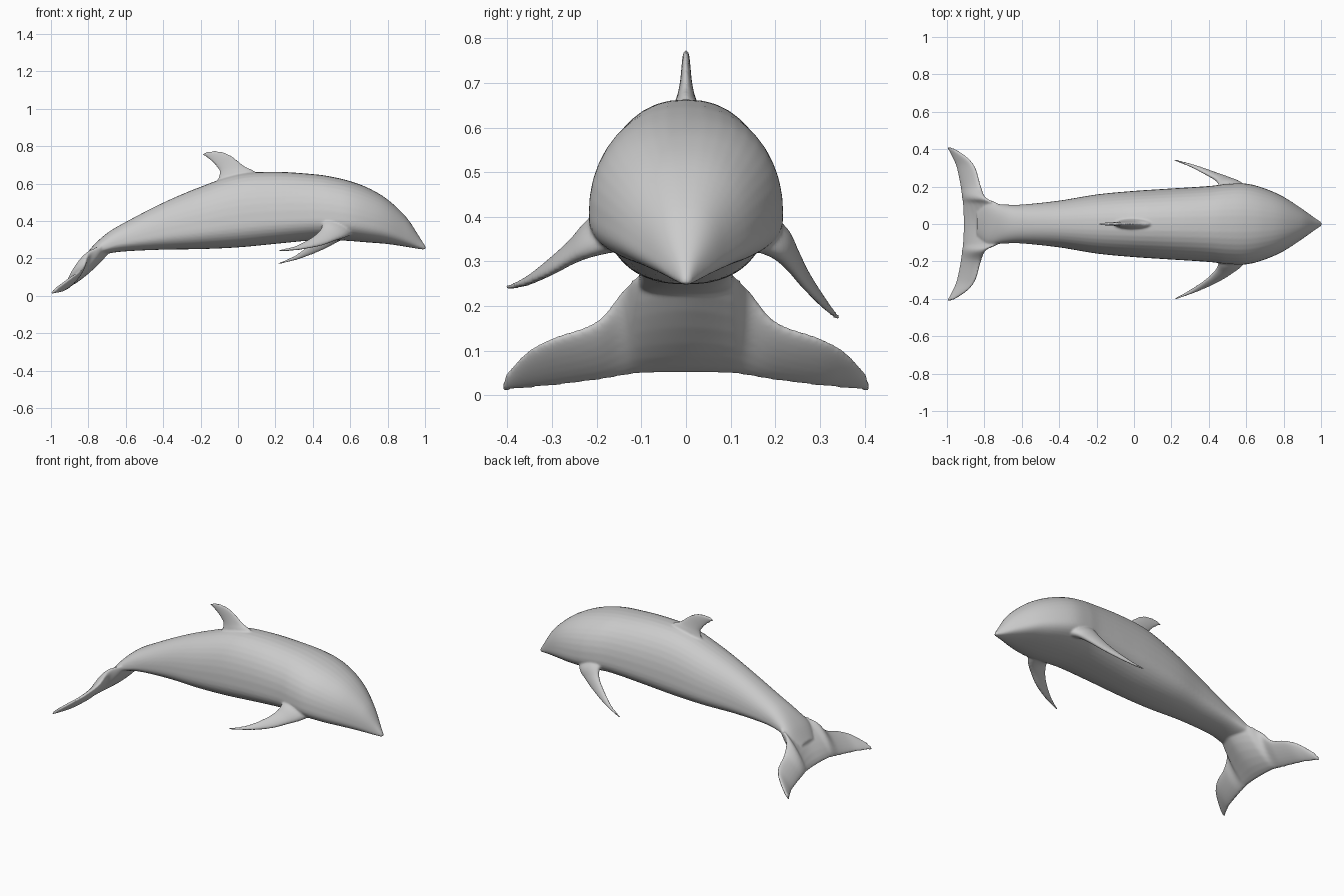
import bpy, bmesh, math
from mathutils import Vector

if "Cube" in bpy.data.objects:
    bpy.data.objects.remove(bpy.data.objects["Cube"])


def spline(rows, n=6):
    """Catmull-Rom interpolation of rows of numbers."""
    out = []
    last = len(rows) - 1
    for i in range(last):
        p0, p1, p2, p3 = rows[max(i - 1, 0)], rows[i], rows[i + 1], rows[min(i + 2, last)]
        for k in range(n):
            t = k / n
            out.append([0.5 * (2 * b + (c - a) * t + (2 * a - 5 * b + 4 * c - d) * t * t
                               + (3 * b - a - 3 * c + d) * t ** 3)
                        for a, b, c, d in zip(p0, p1, p2, p3)])
    out.append(list(rows[-1]))
    return out


def loft(bm, rings):
    """Skin closed rings and cap both ends."""
    vs = [[bm.verts.new(p) for p in r] for r in rings]
    faces = []
    for a, b in zip(vs, vs[1:]):
        for i in range(len(a)):
            j = (i + 1) % len(a)
            faces.append(bm.faces.new((a[i], a[j], b[j], b[i])))
    faces += [bm.faces.new(vs[0]), bm.faces.new(vs[-1])]
    bmesh.ops.recalc_face_normals(bm, faces=faces)


def body_ring(row, n=40):
    """Domed section: flat-ish belly, widest point low down."""
    x, zb, zt, w = row
    zm = zb + 0.32 * (zt - zb)
    ring = []
    for i in range(n):
        a = 2 * math.pi * i / n
        c, s = math.cos(a), math.sin(a)
        e = 2 / 2.3
        y = w * math.copysign(abs(c) ** e, c)
        h = (zt - zm) if s > 0 else (zm - zb)
        ring.append((x, y, zm + h * math.copysign(abs(s) ** e, s)))
    return ring


def fin(bm, rows, normal, n=20):
    """Loft thin sections: leading point, trailing point, half thickness."""
    nrm = Vector(normal).normalized()
    rings = []
    for r in spline(rows):
        lead, trail, t = Vector(r[:3]), Vector(r[3:6]), r[6]
        rings.append([trail.lerp(lead, (1 + math.cos(a)) / 2) + nrm * t * math.sin(a)
                      for a in (2 * math.pi * i / n for i in range(n))])
    loft(bm, rings)


bm = bmesh.new()

# body: x, belly z, back z, half width
loft(bm, [body_ring(r) for r in spline([
    (1.002, .247, .265, .010), (.97, .25, .315, .03), (.9, .262, .42, .08),
    (.8, .277, .515, .145), (.7, .285, .575, .19), (.6, .293, .613, .216),
    (.5, .298, .637, .215), (.4, .297, .651, .203), (.2, .278, .663, .19),
    (.0, .259, .65, .177), (-.2, .25, .583, .158), (-.4, .247, .498, .125),
    (-.6, .238, .395, .104), (-.7, .225, .335, .105), (-.78, .205, .262, .11),
    (-.84, .14, .18, .07)])])

# dorsal fin
fin(bm, [(.13, 0, .61, -.14, 0, .55, .04), (.09, 0, .665, -.105, 0, .63, .027),
         (.04, 0, .69, -.10, 0, .665, .018), (0, 0, .722, -.115, 0, .69, .013),
         (-.05, 0, .757, -.14, 0, .717, .010), (-.10, 0, .773, -.165, 0, .738, .008),
         (-.16, 0, .773, -.195, 0, .757, .006)], (0, 1, 0))

# tail flukes, mirrored about the middle
half = [(-.72, .10, .27, -.912, .1, .05, .028), (-.793, .14, .235, -.916, .14, .045, .026),
        (-.82, .2, .165, -.925, .2, .035, .02), (-.848, .3, .128, -.947, .3, .022, .015),
        (-.895, .36, .095, -.972, .36, .016, .012), (-.965, .405, .045, -1.0, .412, .01, .008)]
mirror = [(a, -b, c, d, -e, f, t) for a, b, c, d, e, f, t in reversed(half)]
fin(bm, mirror + [(-.66, 0, .29, -.91, 0, .052, .03)] + half, (-.78, 0, .62))

# flippers, posed slightly differently on each side
fin(bm, [(.64, -.13, .36, .42, -.13, .40, .06), (.59, -.21, .325, .45, -.20, .385, .035),
         (.53, -.26, .302, .435, -.245, .345, .022), (.45, -.31, .272, .385, -.295, .305, .015),
         (.34, -.36, .25, .30, -.352, .262, .010), (.225, -.402, .239, .21, -.402, .242, .006)],
    (0, -.6, .8))
fin(bm, [(.64, .13, .36, .42, .13, .40, .06), (.59, .205, .32, .45, .20, .37, .035),
         (.53, .237, .287, .435, .235, .325, .022), (.45, .268, .245, .385, .265, .275, .015),
         (.34, .308, .202, .30, .308, .212, .010), (.225, .342, .17, .21, .342, .173, .006)],
    (0, .8, .6))

mesh = bpy.data.meshes.new("dolphin_body")
bm.to_mesh(mesh)
bm.free()
obj = bpy.data.objects.new("dolphin_body", mesh)
bpy.context.collection.objects.link(obj)

# fuse the parts into one skin and soften the joins
rem = obj.modifiers.new("fuse", 'REMESH')
rem.mode = 'VOXEL'
rem.voxel_size = 0.006
rem.use_smooth_shade = True
smooth = obj.modifiers.new("soften", 'SMOOTH')
smooth.factor = 0.5
smooth.iterations = 6
